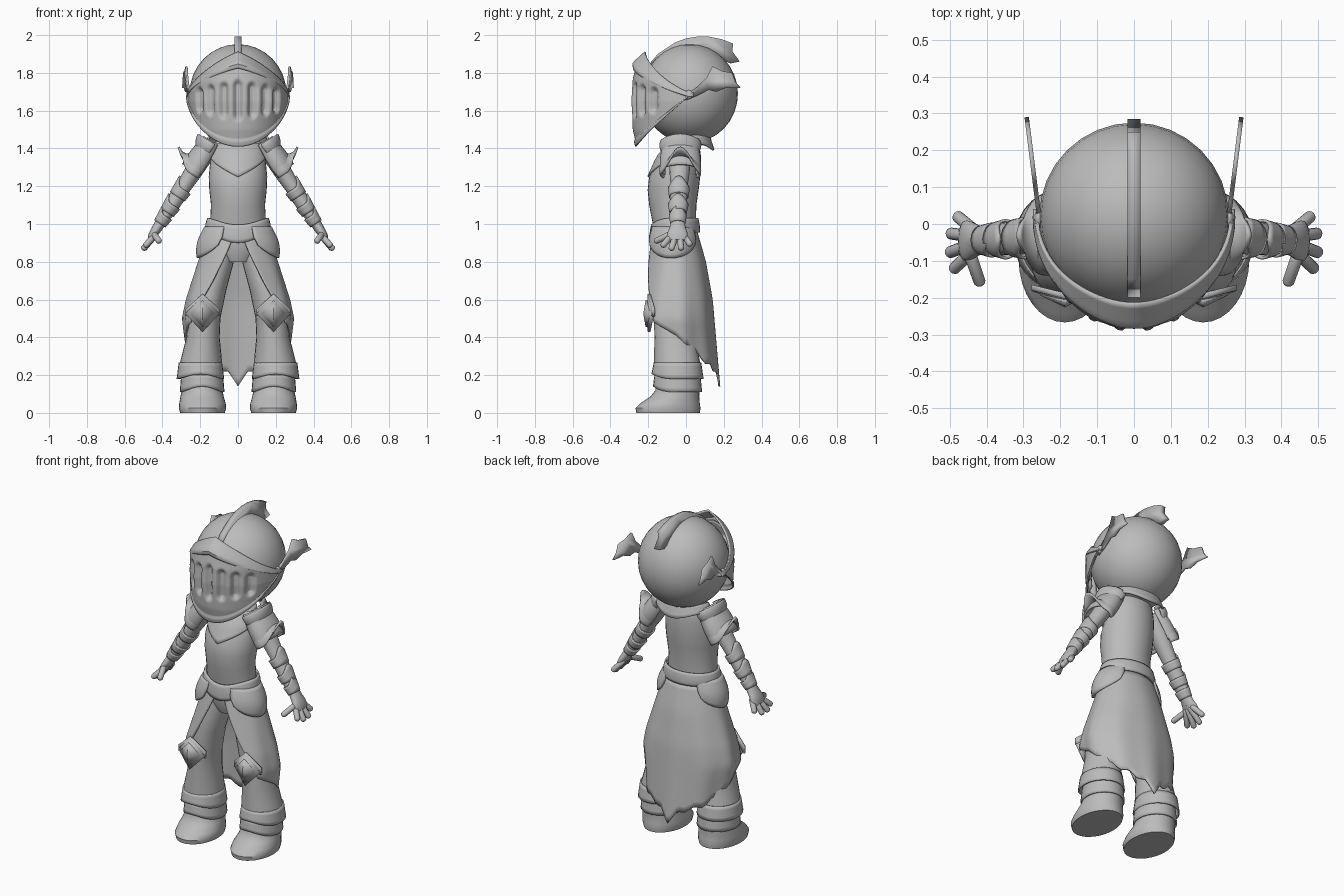
import bpy, bmesh, math
from math import sin, cos, pi, radians
from mathutils import Vector

cube = bpy.data.objects.get("Cube")
if cube:
    bpy.data.objects.remove(cube)

steel = bpy.data.materials.new("plain grey")
steel.use_nodes = True
GREY = (0.5, 0.5, 0.5, 1)
steel.diffuse_color = GREY
steel.node_tree.nodes["Principled BSDF"].inputs["Base Color"].default_value = GREY
Y = Vector((0, 1, 0))


def lut(t, *pairs):
    """Piecewise linear lookup over (key, value) pairs."""
    for (a, p), (b, q) in zip(pairs, pairs[1:]):
        if t <= b:
            return p + (q - p) * max(0, (t - a) / (b - a))
    return pairs[-1][1]


def finish(name, bm, thick=0, mirror=False, angle=40):
    bmesh.ops.recalc_face_normals(bm, faces=bm.faces)
    me = bpy.data.meshes.new(name)
    bm.to_mesh(me)
    bm.free()
    me.materials.append(steel)
    ob = bpy.data.objects.new(name, me)
    bpy.context.collection.objects.link(ob)
    for o in bpy.context.selected_objects:
        o.select_set(False)
    ob.select_set(True)
    bpy.context.view_layer.objects.active = ob
    bpy.ops.object.shade_smooth_by_angle(angle=radians(angle))
    if thick:
        mod = ob.modifiers.new("thickness", 'SOLIDIFY')
        mod.thickness = thick
        mod.offset = 0
    if mirror:
        ob.modifiers.new("mirror", 'MIRROR')
    return ob


def sheet(name, f, nu, nv, thick=0.012, mirror=False, wrap=False, caps=False, **kw):
    """Grid surface from f(u, v), with u and v running 0..1."""
    bm = bmesh.new()
    cols = nu if wrap else nu + 1
    rows = [[bm.verts.new(f(i / nu, j / nv)) for i in range(cols)] for j in range(nv + 1)]
    for a, b in zip(rows, rows[1:]):
        for i in range(nu):
            k = (i + 1) % cols
            bm.faces.new((a[i], a[k], b[k], b[i]))
    if caps:
        bm.faces.new(rows[0])
        bm.faces.new(rows[-1])
    return finish(name, bm, thick, mirror, **kw)


def tube(name, rows, axis=None, n=16, **kw):
    """Loft of ellipses (x, y, z, ru, rv); rings are level unless an axis is given."""
    u = Vector(axis).normalized().cross(Y) if axis else Vector((1, 0, 0))

    def f(s, t):
        x, y, z, a, b = rows[round(t * (len(rows) - 1))]
        return Vector((x, y, z)) + u * a * cos(2 * pi * s) + Y * b * sin(2 * pi * s)
    return sheet(name, f, n, len(rows) - 1, 0, wrap=True, caps=True, **kw)


def plate(name, pts, place, thick, **kw):
    """Flat outline put into space by place(a, b)."""
    bm = bmesh.new()
    bm.faces.new([bm.verts.new(place(a, b)) for a, b in pts])
    return finish(name, bm, thick, **kw)


def ball(name, centre, radii, mirror=False, seg=32):
    bm = bmesh.new()
    bmesh.ops.create_uvsphere(bm, u_segments=seg, v_segments=seg // 2, radius=1)
    for v in bm.verts:
        v.co = Vector(centre) + Vector([c * r for c, r in zip(v.co, radii)])
    return finish(name, bm, mirror=mirror)


# Helmet dome, brow band, slotted visor, crest and side fins
ball("helmet_dome", (0, 0.02, 1.69), (0.257, 0.255, 0.262))
SLOTS = [(17 * k, 0.115 - 0.013 * abs(k)) for k in range(-3, 4)]


def peak_rise(th):
    """Gothic arch profile: 0 at the temples, 1 at the centre front."""
    return 0.55 * max(0, cos(th)) + 0.45 * (1 - abs(sin(th)))


def visor(u, v):
    th = radians(-92 + 184 * u)
    c = max(0, cos(th))
    low, high = 1.68 - 0.27 * c, 1.70 + 0.13 * peak_rise(th)
    z = low + (high - low) * v
    r = lut(z, (1.40, 0.275), (1.5, 0.298), (1.65, 0.308), (1.75, 0.302), (1.86, 0.275))
    wide = lut(z, (1.40, 0.23), (1.52, 0.25), (1.65, 0.263), (1.85, 0.258))
    dent = 0.008 if v < 0.09 else 0
    for mid, half in SLOTS:
        d = math.hypot((math.degrees(th) - mid) / 7, max(0, abs(z - 1.655) - half + 0.04) / 0.04)
        dent -= lut(d, (0.35, 0.024), (1, 0))
    return ((wide + dent) * sin(th), 0.02 - (r + dent) * cos(th), z)


sheet("visor", visor, 160, 44, 0.008, angle=75)


def brow(u, v):
    th = radians(-94 + 188 * u)
    c, p = max(0, cos(th)), peak_rise(th)
    z = 1.672 + 0.153 * p + v * (0.022 + 0.063 * p)
    r = lut(v, (0, 0.296), (0.3, 0.300), (1, 0.29 - 0.055 * c))
    wide = lut(v, (0, 0.27), (1, 0.266 - 0.03 * c))
    return (wide * sin(th), 0.02 - (r - 0.008 * sin(2 * th) ** 2) * cos(th), z)


sheet("brow_band", brow, 40, 8, 0.01)
crest = [(-0.20, 1.84), (-0.15, 1.90), (-0.06, 1.96), (0, 1.983), (0.06, 1.992), (0.12, 1.992), (0.19, 1.978),
         (0.25, 1.955), (0.245, 1.915), (0.285, 1.86), (0.235, 1.85), (0.16, 1.88), (0.04, 1.91), (-0.1, 1.87)]
plate("helmet_crest", crest, lambda a, b: (0, a, b), 0.035, angle=60)
fin = [(-0.01, 1.675), (0.06, 1.725), (0.11, 1.775), (0.14, 1.835), (0.19, 1.81), (0.245, 1.80),
       (0.262, 1.75), (0.29, 1.72), (0.21, 1.72), (0.16, 1.70), (0.12, 1.71), (0.06, 1.68), (0, 1.655)]
plate("helmet_fin", fin, lambda a, b: (0.255 + a * 0.125, a, b), 0.012, mirror=True)
ball("visor_pivot", (0.258, 0.015, 1.685), (0.014, 0.024, 0.024), True, 16)
sheet("neck_guard", lambda u, v: ((0.15 + 0.02 * v) * sin(pi * (u - .5)),
                                 0.0 + (0.12 + 0.025 * v) * cos(pi * (u - .5)),
                                 1.47 - v * (0.045 + 0.035 * cos(pi * (u - .5)) ** 4)), 24, 4)

# Torso, chest plate, pelvis and belt
tube("neck", [(0, 0, 1.38, 0.07, 0.065), (0, 0.01, 1.5, 0.065, 0.06)])
tube("torso", [(0, 0, 1.455, 0.08, 0.06), (0, -0.01, 1.43, 0.125, 0.08), (0, -0.035, 1.35, 0.145, 0.115),
               (0, -0.06, 1.25, 0.155, 0.135), (0, -0.068, 1.18, 0.152, 0.135),
               (0, -0.07, 1.1, 0.143, 0.125), (0, -0.06, 0.98, 0.15, 0.112)], n=32)


def chest(u, v):
    a = radians(-80 + 160 * u)
    z = 1.425 - v * (0.175 - 0.11 * abs(2 * u - 1))
    rx = lut(z, (1.25, 0.160), (1.35, 0.150), (1.43, 0.130))
    cy = lut(z, (1.25, -0.06), (1.35, -0.035), (1.43, -0.01))
    ry = lut(z, (1.25, 0.141), (1.35, 0.121), (1.43, 0.086))
    return (rx * sin(a), cy - ry * cos(a), z)


sheet("chest_plate", chest, 24, 8, 0.008)
tube("pelvis", [(0, -0.06, 1.0, 0.14, 0.105), (0, -0.06, 0.9, 0.16, 0.12), (0, -0.05, 0.8, 0.08, 0.09)], n=24)


def belt(u, v):
    a = 2 * pi * u
    f = max(0, -cos(a)) ** 3
    z = 1.03 - 0.035 * f - v * (0.075 + 0.02 * f)
    r = 1 + 0.07 * v + 0.03 * sin(pi * v)
    return (0.158 * r * sin(a), -0.06 + 0.12 * r * cos(a), z)


sheet("belt", belt, 40, 5, 0.01, wrap=True)


def tasset(u, v):
    a = radians(35 + 120 * u)
    edge = sin(pi * u) ** 0.5
    r = 1 + 0.16 * sin(pi * v * 0.8) * edge + 0.14 * v
    return (0.172 * r * sin(a), -0.065 + 0.122 * r * cos(a), 0.985 - v * (0.05 + 0.115 * edge))


sheet("hip_plate", tasset, 20, 8, 0.012, True)


# Open skirt, long and ragged at the back
def skirt(u, v):
    s = 2 * u - 1
    deg = abs(s) * lut(v, (0, 174), (0.25, 163), (0.6, 145), (1, 122))
    hem = lut(deg, (0, 0.14), (12, 0.20), (50, 0.27), (90, 0.41), (122, 0.48), (174, 0.55))
    hem += 0.022 * (1 - abs((deg / 11) % 2 - 1)) * (deg < 75)
    z = 0.96 + (hem - 0.96) * v
    a = math.copysign(radians(deg), s)
    rx = lut(z, (0.14, 0.25), (0.35, 0.27), (0.5, 0.29), (0.6, 0.27), (0.82, 0.2), (0.96, 0.158))
    back = lut(z, (0.14, 0.172), (0.35, 0.155), (0.6, 0.135), (0.8, 0.10), (0.96, 0.055))
    front = lut(z, (0.48, -0.27), (0.6, -0.25), (0.8, -0.205), (0.96, -0.17))
    cy = -0.05
    fold = 1 + 0.02 * v * cos(9 * a)
    return (rx * sin(a) * fold, cy + ((back - cy) if cos(a) > 0 else (cy - front)) * cos(a) * fold, z)


sheet("skirt", skirt, 84, 20, 0.01)

# Flared legs, boots, cuffs and knee plates
tube("leg", [(0.085, -0.05, 0.9, 0.07, 0.09), (0.11, -0.055, 0.8, 0.088, 0.105), (0.15, -0.065, 0.65, 0.088, 0.105),
             (0.178, -0.06, 0.5, 0.085, 0.11), (0.185, -0.055, 0.4, 0.088, 0.112),
             (0.193, -0.05, 0.3, 0.106, 0.119), (0.198, -0.045, 0.24, 0.115, 0.124)], n=24, mirror=True)
tube("boot", [(0.188, -0.095, 0, 0.118, 0.168), (0.188, -0.095, 0.025, 0.125, 0.172),
              (0.188, -0.085, 0.05, 0.123, 0.158), (0.19, -0.06, 0.085, 0.115, 0.13),
              (0.19, -0.045, 0.12, 0.108, 0.117), (0.192, -0.045, 0.22, 0.105, 0.115)], n=32, mirror=True)


def cuff(name, centre, axis, length, radii, peak, aim, n=28):
    """Flared ring whose far edge rises to a point towards the aim angle."""
    d = Vector(axis).normalized()
    u = Vector((1, 0, 0)) if abs(d.z) > 0.99 else d.cross(Y)

    def f(s, v):
        a = 2 * pi * s
        k = max(0, cos(a - aim)) ** 3
        r = 1 + (radii[2] - 1) * v
        return Vector(centre) + d * (v * length + peak * k * v) + u * radii[0] * r * cos(a) + Y * radii[1] * r * sin(a)
    sheet(name, f, n, 4, 0.008, True, wrap=True)


cuff("shin_cuff", (0.199, -0.045, 0.265), (0, 0, -1), 0.085, (0.111, 0.122, 1.1), -0.025, -pi / 2)
cuff("ankle_cuff", (0.19, -0.045, 0.2), (0, 0, -1), 0.09, (0.107, 0.118, 1.07), -0.03, -pi / 2)


def diamond(name, size, y, depth):
    bm = bmesh.new()
    ring = [bm.verts.new((0.188 + size * sin(i * pi / 2), y + 0.02 * abs(sin(i * pi / 2)),
                          0.525 + 1.1 * size * cos(i * pi / 2))) for i in range(4)]
    tip = bm.verts.new((0.188, y - depth, 0.525))
    for a, b in zip(ring, ring[1:] + ring[:1]):
        bm.faces.new((a, b, tip))
    finish(name, bm, 0.014, True, angle=20)


diamond("knee_plate_rim", 0.088, -0.195, 0.012)
diamond("knee_plate", 0.064, -0.207, 0.012)
plate("knee_chevron", [(-0.09, 0.51), (0, 0.58), (0.09, 0.51), (0.09, 0.55), (0, 0.63), (-0.09, 0.55)],
      lambda a, b: (0.188 + a, -0.195 + abs(a) * 0.25, b), 0.016, mirror=True)

# Arms with guards
D = Vector((0.54, 0, -0.84))
U = D.cross(Y)
START = Vector((0.17, -0.03, 1.38))


def along(d, a, b):
    p = START + D * d
    return (p.x, p.y - 0.03 * d, p.z, a, b)


tube("arm", [along(-0.05, 0.045, 0.05), along(0.04, 0.05, 0.058), along(0.14, 0.046, 0.052),
             along(0.22, 0.04, 0.044), along(0.28, 0.042, 0.046), along(0.34, 0.04, 0.044),
             along(0.44, 0.029, 0.037), along(0.49, 0.026, 0.04)], D, 20, mirror=True)
for name, d, ln, r, flare, peak in (("elbow_guard", 0.28, -0.05, 0.043, 1.12, -0.05),
                                    ("forearm_guard", 0.38, -0.05, 0.038, 1.2, -0.04),
                                    ("wrist_guard", 0.45, -0.05, 0.032, 1.22, -0.04)):
    cuff(name, along(d, 0, 0)[:3], D, ln, (r, r * 1.12, flare), peak, 0)


# Shoulder armour: arched cap, flared horned lip, raised inner collar
def arch(name, d0, d1, ru, ry, flare, curl, spread):
    def f(s, v):
        a = radians(spread) * (2 * s - 1)
        k = max(0, cos(a)) ** 4
        d = d0 + (d1 - d0) * v - curl * k * v * v
        out = ru * (0.82 + 0.28 * sin(pi * v * 0.65)) + flare * k * v ** 1.5
        return START + D * d + U * out * cos(a) + Y * ry * (0.85 + 0.2 * sin(pi * v * 0.65)) * sin(a)
    sheet(name, f, 28, 8, 0.012, True)


arch("shoulder_cap", -0.065, 0.12, 0.062, 0.098, 0, 0, 125)
arch("shoulder_lip", 0.04, 0.14, 0.06, 0.1, 0.072, 0.085, 122)
arch("shoulder_collar", 0.01, -0.06, 0.066, 0.1, 0.012, 0, 105)

# Hands with spread fingers
tube("palm", [along(0.44, 0.028, 0.036), along(0.48, 0.026, 0.044), along(0.51, 0.024, 0.054),
              along(0.535, 0.02, 0.055), along(0.555, 0.01, 0.04)], D, 20, mirror=True)
for i, tip in enumerate([(0.485, 0.026, 0.885), (0.505, -0.025, 0.862), (0.507, -0.08, 0.862),
                         (0.495, -0.128, 0.88), (0.415, -0.168, 0.905)]):
    base = Vector((0.44, -0.012 - 0.021 * i, 0.94))
    way = Vector(tip) - base
    bm = bmesh.new()
    bmesh.ops.create_uvsphere(bm, u_segments=12, v_segments=10, radius=0.017)
    turn = way.to_track_quat('Z', 'Y')
    for v in bm.verts:
        if v.co.z > 0.001:
            v.co.z += way.length - 0.017
        v.co = base + turn @ v.co
    finish("thumb" if i == 4 else f"finger_{i + 1}", bm, mirror=True)
